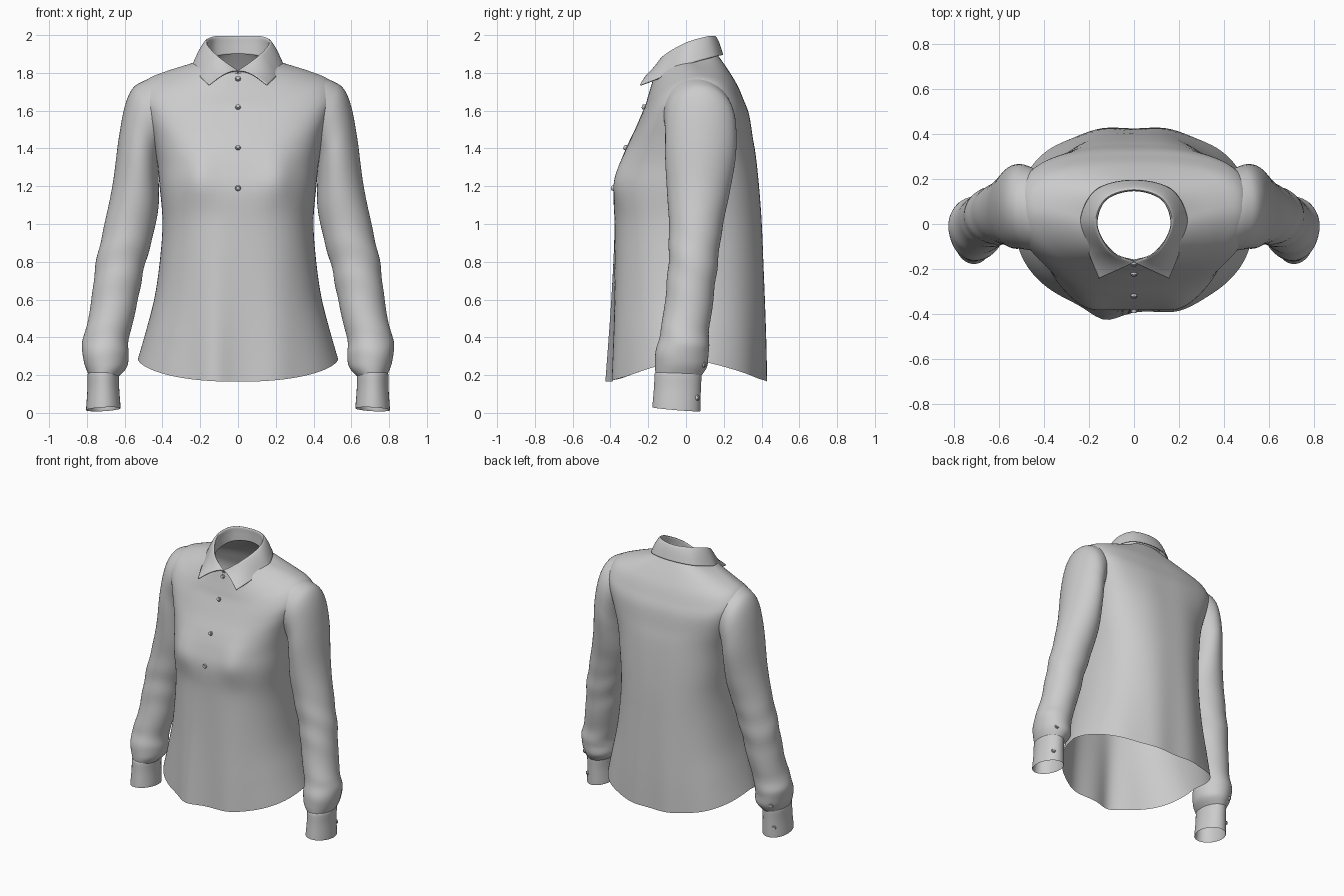
import bpy, bmesh, math
from mathutils import Vector

if "Cube" in bpy.data.objects:
    bpy.data.objects.remove(bpy.data.objects["Cube"])


def spline(keys, t):
    """Catmull-Rom through tuples; t runs 0..len-1."""
    n = len(keys)
    i = min(int(t), n - 2)
    f = t - i
    a, b, c, d = (keys[min(max(j, 0), n - 1)] for j in (i - 1, i, i + 1, i + 2))
    return [q + 0.5 * f * (r - p + f * (2 * p - 5 * q + 4 * r - s + f * (3 * (q - r) + s - p)))
            for p, q, r, s in zip(a, b, c, d)]


def sheet(name, func, nu, nv, closed=False, mirror=False, thick=0, drop=None):
    """Grid surface from func(u, v), u and v in 0..1."""
    bm = bmesh.new()
    cols = nu if closed else nu + 1
    rows = [[bm.verts.new(func(i / nu, j / nv)) for i in range(cols)] for j in range(nv + 1)]
    for j in range(nv):
        for i in range(nu):
            k = (i + 1) % cols
            bm.faces.new((rows[j][i], rows[j][k], rows[j + 1][k], rows[j + 1][i]))
    if drop:
        bad = [f for f in bm.faces if drop(f.calc_center_median())]
        bmesh.ops.delete(bm, geom=bad, context='FACES')
    bmesh.ops.recalc_face_normals(bm, faces=bm.faces)
    return finish(name, bm, mirror, thick)


def finish(name, bm, mirror=False, thick=0):
    me = bpy.data.meshes.new(name)
    bm.to_mesh(me)
    bm.free()
    ob = bpy.data.objects.new(name, me)
    bpy.context.collection.objects.link(ob)
    bpy.ops.object.select_all(action='DESELECT')
    ob.select_set(True)
    bpy.context.view_layer.objects.active = ob
    bpy.ops.object.shade_smooth_by_angle(angle=math.radians(50))
    if thick:
        m = ob.modifiers.new("thickness", 'SOLIDIFY')
        m.thickness, m.offset = thick, 0
    if mirror:
        ob.modifiers.new("mirror", 'MIRROR')
    return ob


def button(name, pos, normal, mirror=False):
    bm = bmesh.new()
    for r, d, z in ((0.015, 0.010, 0.002), (0.010, 0.005, 0.008)):
        ret = bmesh.ops.create_cone(bm, cap_ends=True, segments=20, radius1=r,
                                    radius2=r * 0.85, depth=d)
        bmesh.ops.translate(bm, verts=ret['verts'], vec=(0, 0, z))
    q = Vector(normal).to_track_quat('Z', 'Y')
    for v in bm.verts:
        v.co = q @ v.co + Vector(pos)
    return finish(name, bm, mirror)


# Torso: half width, side z, front y, front z, back y, back z, side y
TORSO = [(.53, .285, -.388, .165, .436, .165, .0), (.488, .43, -.384, .36, .432, .36, .0),
         (.44, .62, -.38, .58, .424, .58, .0), (.41, .84, -.378, .80, .414, .80, .0),
         (.40, 1.02, -.378, 1.0, .404, 1.0, .01), (.415, 1.2, -.383, 1.18, .389, 1.2, .02),
         (.43, 1.34, -.355, 1.30, .372, 1.36, .04), (.46, 1.48, -.318, 1.40, .355, 1.46, .05),
         (.50, 1.62, -.275, 1.49, .335, 1.58, .06), (.515, 1.70, -.24, 1.57, .305, 1.66, .06),
         (.48, 1.765, -.215, 1.63, .275, 1.73, .06), (.39, 1.805, -.20, 1.68, .24, 1.79, .05),
         (.28, 1.84, -.182, 1.74, .20, 1.85, .03), (.175, 1.87, -.165, 1.80, .16, 1.905, .0)]


def torso(u, v):
    w, zs, yf, zf, yb, zb, ys = spline(TORSO, v * (len(TORSO) - 1))
    a = 2 * math.pi * u
    s, c = math.sin(a), math.cos(a)
    # boxier section through the chest, more pointed sides at the hem
    hem = max(0, 1 - v / .35)
    x = w * math.copysign(abs(s) ** (.8 + .08 * hem), s)
    ye, ze = (yf, zf) if c > 0 else (yb, zb)
    square = math.exp(-((v - .62) / .15) ** 2)
    y = ys + (ye - ys) * abs(c) ** (.8 + .15 * hem if c > 0 else .75 + .1 * hem - .2 * square)
    z = zs + (ze - zs) * abs(c) ** 1.2
    # bust, and drape folds growing towards the hem
    d = max(0, (1.05 - z) / 0.88)
    if c > 0:
        y -= d * (.046 * math.exp(-((x + .13) / .09) ** 2) + .02 * math.exp(-((x - .2) / .1) ** 2))
        y -= .028 * math.exp(-((abs(x) - .21) / .09) ** 2 - ((z - 1.25) / .13) ** 2)
    else:
        y -= (.3 + d) * .004 * (1 + math.cos(x * 22)) * abs(c) * min(1, (1.9 - z) * 2)
    return Vector((x, y, z))


def in_armhole(p):
    return abs(p.x) > .40 and ((p.y - .06) / .12) ** 2 + ((p.z - 1.57) / .15) ** 2 < 1


sheet("shirt_body", torso, 112, 78, closed=True, drop=in_armhole)

# Sleeve: outer x, outer z, inner x, inner z, front y, back y
SLEEVE = [(.42, 1.783, .40, 1.42, -.125, .225), (.50, 1.757, .41, 1.385, -.118, .25),
          (.56, 1.715, .417, 1.35, -.113, .263),
          (.60, 1.62, .42, 1.31, -.11, .267), (.632, 1.45, .42, 1.24, -.11, .262),
          (.662, 1.22, .42, 1.10, -.10, .23), (.702, 1.02, .445, .96, -.09, .195),
          (.752, .79, .50, .75, -.095, .165), (.78, .57, .54, .55, -.115, .14),
          (.808, .43, .575, .40, -.14, .12), (.828, .35, .58, .31, -.157, .12),
          (.815, .265, .59, .24, -.165, .115), (.79, .20, .635, .19, -.16, .08)]


def sleeve(u, v, grow=0.0):
    xo, zo, xi, zi, yf, yb = spline(SLEEVE, v * (len(SLEEVE) - 1))
    a = 2 * math.pi * u
    c, s = math.cos(a), math.sin(a)
    zm = (zo + zi) / 2
    # soft slanted wrinkles at elbow and wrist
    g = math.exp(-((zm - .78) / .17) ** 2) + 1.2 * math.exp(-((zm - .36) / .10) ** 2)
    k = 1 + grow + .024 * g * math.sin(zm * 32 + 2.8 * math.sin(a + .6))
    return Vector(((xo + xi) / 2 + k * c * (xo - xi) / 2,
                   (yf + yb) / 2 + k * s * (yb - yf) / 2,
                   zm + c * (zo - zi) / 2))


sheet("sleeve", sleeve, 48, 92, closed=True, mirror=True)
sheet("sleeve_placket", lambda u, v: sleeve(.11 + .05 * u, .85 + .15 * v, .02), 4, 14, mirror=True)

# Cuff: half width, half depth, height, running down outside and back up inside
CUFF = [(.074, .115, .215), (.083, .124, .205), (.084, .124, .13), (.091, .127, .03),
        (.090, .126, .022), (.086, .122, .03), (.079, .118, .13), (.075, .115, .19)]


def cuff(u, v):
    w, d, z = spline(CUFF, v * (len(CUFF) - 1))
    a = 2 * math.pi * u
    x, y = w * math.cos(a), d * math.sin(a)
    low = max(0, 1 - z / .2)
    return Vector((.713 + x, -.042 + y - .01 * low, z - .09 * low * y - .06 * low * x))


sheet("cuff", cuff, 48, 28, closed=True, mirror=True)
for nm, y, z in (("cuff_button", .060, .08), ("sleeve_button", .095, .255)):
    button(nm, (.757, y, z), (.45, .9, 0), mirror=True)


# Collar: curves from centre front to centre back, reflected to the other side
def both_sides(keys):
    return keys + [(-x, y, z) for x, y, z in keys[-2::-1]]


BASE = both_sides([(.002, -.162, 1.79), (.09, -.13, 1.80), (.165, -.02, 1.85), (.13, .105, 1.885),
                   (0, .15, 1.90)])
RIDGE = both_sides([(.004, -.170, 1.81), (.108, -.12, 1.885), (.168, .0, 1.955), (.125, .112, 1.988),
                    (0, .152, 1.99)])
FALL = both_sides([(.155, -.242, 1.735), (.205, -.11, 1.785), (.236, .02, 1.848), (.165, .152, 1.885),
                   (0, .193, 1.895)])


def collar(u, v):
    b, r, f = (Vector(spline(k, u * 8)) for k in (BASE, RIDGE, FALL))
    up = Vector((0, 0, .014))
    prof = [b, b.lerp(r, .6), r, r.lerp(f, .25) + up, r.lerp(f, .6) + up, f]
    return Vector(spline(prof, v * 5))


sheet("collar", collar, 96, 25, thick=.008)


# Front placket strip and buttons following the chest
def front_v(z):
    return min((i / 800 for i in range(801)), key=lambda v: abs(torso(0, v).z - z))


V0, V1 = front_v(1.06), front_v(1.795)


def placket(u, v):
    p = torso(0, V0 + (V1 - V0) * v)
    return p + Vector(((u - .5) * .045, -.0015, 0))


sheet("front_placket", placket, 4, 40)
for n, z in enumerate((1.77, 1.62, 1.405, 1.19)):
    v = front_v(z)
    t = torso(0, v + .008) - torso(0, v - .008)
    button("front_button_%d" % (n + 1), torso(0, v) + Vector((0, -.004, 0)), (0, -t.z, t.y))
